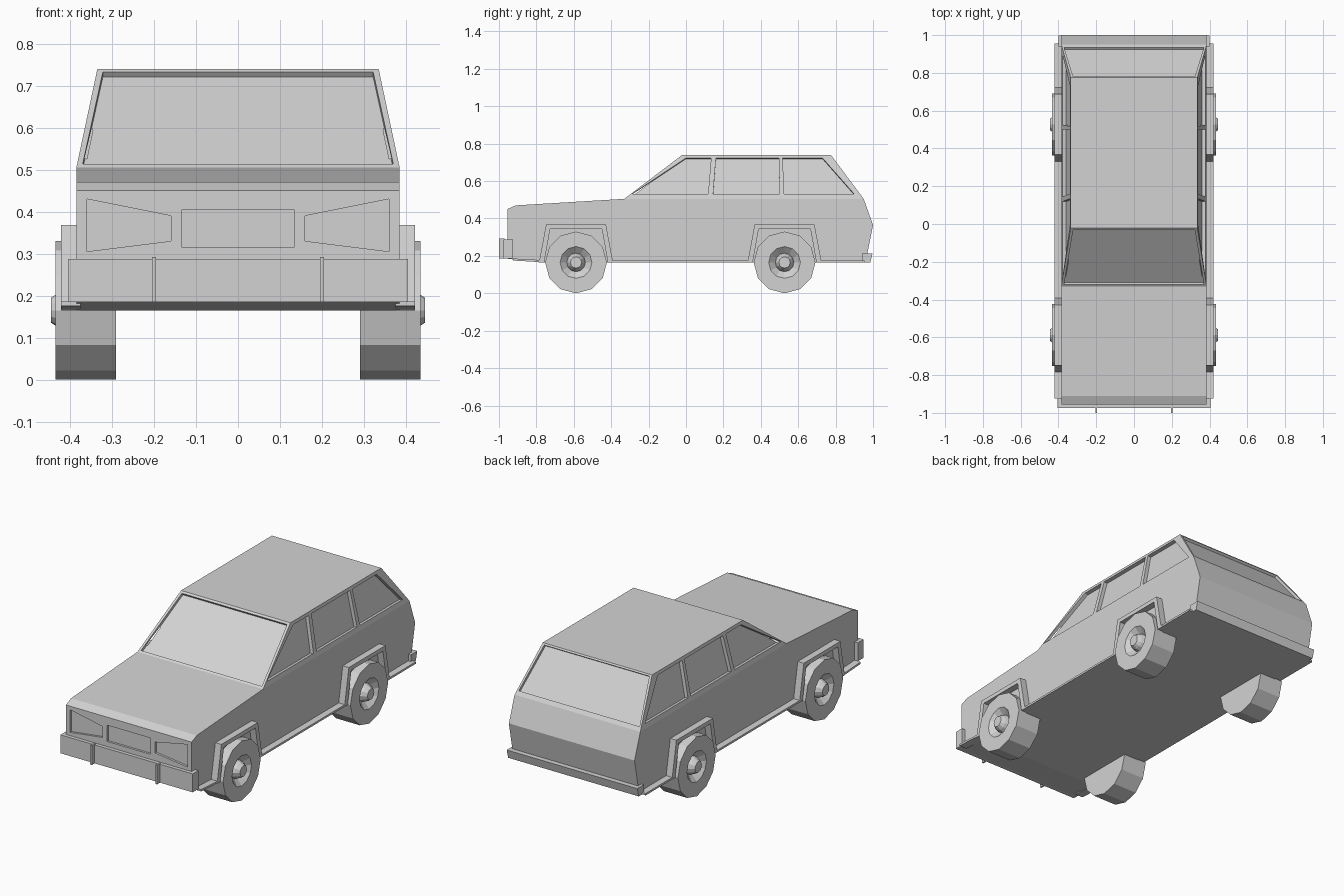
import bpy, bmesh, math
from mathutils import Vector

if "Cube" in bpy.data.objects:
    bpy.data.objects.remove(bpy.data.objects["Cube"])

grey = bpy.data.materials.new("light_grey")
grey.use_nodes = True
grey.diffuse_color = (0.65, 0.65, 0.65, 1)
grey.node_tree.nodes["Principled BSDF"].inputs["Base Color"].default_value = (0.65, 0.65, 0.65, 1)


def finish(name, bm):
    bmesh.ops.recalc_face_normals(bm, faces=bm.faces)
    mesh = bpy.data.meshes.new(name)
    bm.to_mesh(mesh)
    bm.free()
    mesh.materials.append(grey)
    obj = bpy.data.objects.new(name, mesh)
    bpy.context.scene.collection.objects.link(obj)
    return obj


def loft(name, ring_a, ring_b):
    """Solid between two matching rings of points."""
    bm = bmesh.new()
    a = [bm.verts.new(p) for p in ring_a]
    b = [bm.verts.new(p) for p in ring_b]
    for i in range(len(a)):
        j = (i + 1) % len(a)
        bm.faces.new((a[i], a[j], b[j], b[i]))
    bm.faces.new(a)
    bm.faces.new(b)
    return finish(name, bm)


def prism(name, points, x0, x1):
    return loft(name, [(x0, y, z) for y, z in points], [(x1, y, z) for y, z in points])


def box(name, x0, x1, y0, y1, z0, z1):
    return prism(name, [(y0, z0), (y1, z0), (y1, z1), (y0, z1)], x0, x1)


BELT, ROOF = 0.505, 0.74
WIDE, NARROW = 0.385, 0.335


def rise(z):
    return (z - BELT) / (ROOF - BELT)


# Body: side outline with lower body and tapered cabin
lower = [(-0.33, BELT), (-0.91, 0.47), (-0.955, 0.45), (-0.955, 0.185),
         (-0.78, 0.165), (0.96, 0.165), (1.0, 0.365), (0.95, BELT)]
roof = [(0.775, ROOF), (-0.02, ROOF)]
bm = bmesh.new()
sides = []
for s in (-1, 1):
    low = [bm.verts.new((s * WIDE, y, z)) for y, z in lower]
    top = [bm.verts.new((s * NARROW, y, z)) for y, z in roof]
    bm.faces.new(low)
    bm.faces.new((low[0], low[-1], top[0], top[1]))
    sides.append(low + top)
count = len(sides[0])
for i in range(count):
    j = (i + 1) % count
    bm.faces.new((sides[0][i], sides[0][j], sides[1][j], sides[1][i]))
body = finish("body", bm)


# Recesses for the glass, lamps and grille
def recess(name, points, normal, depth):
    n = Vector(normal).normalized()
    pts = [Vector(p) for p in points]
    cutter = loft(name, [p - n * depth for p in pts], [p + n * 0.03 for p in pts])
    cutter.hide_render = True
    mod = body.modifiers.new(name, "BOOLEAN")
    mod.operation = "DIFFERENCE"
    mod.solver = "EXACT"
    mod.object = cutter
    return cutter


cutters = []
side_windows = {
    "front": [(-0.29, 0.53), (0.118, 0.53), (0.134, 0.723), (0.0, 0.723)],
    "middle": [(0.145, 0.53), (0.5, 0.53), (0.497, 0.723), (0.16, 0.723)],
    "rear": [(0.525, 0.53), (0.9, 0.53), (0.73, 0.723), (0.517, 0.723)],
}
for s, side in ((-1, "right"), (1, "left")):
    for key, pts in side_windows.items():
        ring = [(s * (WIDE - (WIDE - NARROW) * rise(z)), y, z) for y, z in pts]
        cutters.append(recess(f"{key}_{side}_window_cutter", ring,
                              (s * (ROOF - BELT), 0, WIDE - NARROW), 0.02))
    lamp = [(0.16, 0.33), (0.36, 0.305), (0.36, 0.43), (0.16, 0.39)]
    cutters.append(recess(f"{side}_headlight_cutter",
                          [(s * x, -0.955, z) for x, z in lamp], (0, -1, 0), 0.012))

for name, y_belt, y_roof, z0 in (("windscreen", -0.33, -0.02, 0.513),
                                 ("rear_window", 0.95, 0.775, 0.525)):
    ring = []
    for x, z in ((-0.37, z0), (0.37, z0), (0.322, 0.732), (-0.322, 0.732)):
        ring.append((x, y_belt + (y_roof - y_belt) * rise(z), z))
    facing = math.copysign(1, y_belt)
    cutters.append(recess(name + "_cutter", ring,
                          (0, facing * (ROOF - BELT), abs(y_roof - y_belt)), 0.015))

grille = [(-0.133, 0.315), (0.133, 0.315), (0.133, 0.405), (-0.133, 0.405)]
cutters.append(recess("grille_cutter", [(x, -0.955, z) for x, z in grille], (0, -1, 0), 0.012))

# Bake the recesses and drop the cutters
bpy.context.view_layer.update()
graph = bpy.context.evaluated_depsgraph_get()
cut_mesh = bpy.data.meshes.new_from_object(body.evaluated_get(graph))
body.modifiers.clear()
body.data = cut_mesh
for cutter in cutters:
    bpy.data.objects.remove(cutter)

# Bumpers and guards
box("front_bumper", -0.405, 0.405, -0.975, -0.925, 0.185, 0.287)
prism("rear_bumper", [(0.94, 0.165), (0.985, 0.165), (0.997, 0.213), (0.94, 0.213)], -0.4, 0.4)
for x, side in ((-0.2, "right"), (0.2, "left")):
    box(f"{side}_bumper_guard", x - 0.005, x + 0.005, -1.0, -0.97, 0.185, 0.292)


# Wheels with dished rims and hub caps
def wheel(name, side, y):
    profile = [(0.29, 0), (0.29, 0.165), (0.435, 0.165), (0.435, 0.085),
               (0.405, 0.05), (0.425, 0.043), (0.445, 0.03), (0.445, 0)]
    bm = bmesh.new()
    verts = [bm.verts.new((side * x, 0, -r)) for x, r in profile]
    edges = [bm.edges.new(pair) for pair in zip(verts, verts[1:])]
    bmesh.ops.spin(bm, geom=verts + edges, cent=(0, 0, 0), axis=(1, 0, 0),
                   angle=math.tau, steps=12)
    bmesh.ops.remove_doubles(bm, verts=bm.verts, dist=0.0005)
    bmesh.ops.dissolve_degenerate(bm, edges=bm.edges, dist=0.0001)
    obj = finish(name, bm)
    obj.location = (0, y, 0.165)


# Arch flares, sill trims and wheels on both sides
for s, side in ((-1, "right"), (1, "left")):
    x0, x1 = s * 0.375, s * 0.422
    for end, y in (("front", -0.588), ("rear", 0.527)):
        arch = [(-0.198, 0.165), (-0.16, 0.368), (0.16, 0.368), (0.198, 0.165),
                (0.17, 0.165), (0.138, 0.345), (-0.138, 0.345), (-0.17, 0.165)]
        prism(f"{end}_{side}_arch_flare", [(y + dy, z) for dy, z in arch], x0, x1)
        wheel(f"{end}_{side}_wheel", s, y)
    prism(f"front_{side}_trim", [(-0.925, 0.175), (-0.78, 0.167), (-0.78, 0.178), (-0.925, 0.186)], x0, x1)
    box(f"middle_{side}_trim", x0, x1, -0.392, 0.331, 0.165, 0.176)
    box(f"rear_{side}_trim", x0, x1, 0.723, 0.955, 0.165, 0.176)
